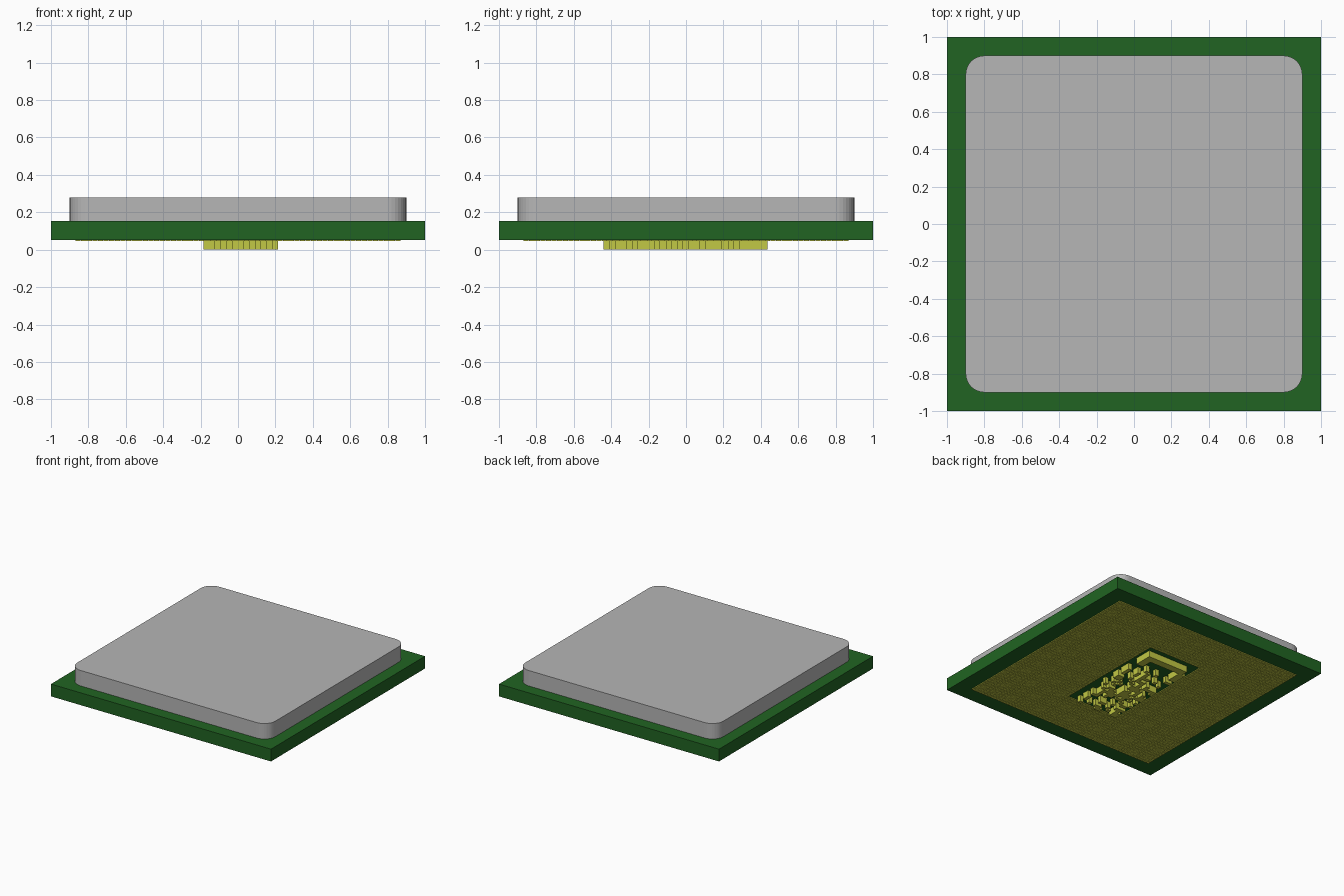
import bpy, bmesh, math, random

if "Cube" in bpy.data.objects:
    bpy.data.objects.remove(bpy.data.objects["Cube"])

random.seed(7)


def material(name, rgb):
    m = bpy.data.materials.new(name)
    m.diffuse_color = (*rgb, 1)
    m.use_nodes = True
    m.node_tree.nodes["Principled BSDF"].inputs["Base Color"].default_value = m.diffuse_color
    return m


GREEN = material("board_green", (0.015, 0.127, 0.016))
GREY = material("lid_grey", (0.468, 0.468, 0.468))
GOLD = material("contact_gold", (0.54, 0.58, 0.058))


def finish(bm, name, mat):
    bmesh.ops.recalc_face_normals(bm, faces=bm.faces)
    mesh = bpy.data.meshes.new(name)
    bm.to_mesh(mesh)
    bm.free()
    mesh.materials.append(mat)
    obj = bpy.data.objects.new(name, mesh)
    bpy.context.collection.objects.link(obj)
    return obj


def prism(bm, outline, z0, z1):
    """Extrude a flat outline from z0 to z1."""
    low = [bm.verts.new((x, y, z0)) for x, y in outline]
    high = [bm.verts.new((x, y, z1)) for x, y in outline]
    bm.faces.new(low[::-1])
    bm.faces.new(high)
    n = len(outline)
    for i in range(n):
        j = (i + 1) % n
        bm.faces.new((low[i], low[j], high[j], high[i]))


def rect(cx, cy, w, d):
    return [(cx + sx * w / 2, cy + sy * d / 2)
            for sx, sy in ((-1, -1), (1, -1), (1, 1), (-1, 1))]


def rounded_square(half, radius, steps=8):
    pts = []
    for k, (sx, sy) in enumerate(((1, 1), (-1, 1), (-1, -1), (1, -1))):
        for i in range(steps + 1):
            a = math.pi / 2 * (k + i / steps)
            pts.append((sx * (half - radius) + radius * math.cos(a),
                        sy * (half - radius) + radius * math.sin(a)))
    return pts


# Circuit board
bm = bmesh.new()
prism(bm, rect(0, 0, 2, 2), 0.052, 0.153)
finish(bm, "circuit_board", GREEN)

# Metal lid with rounded corners
bm = bmesh.new()
prism(bm, rounded_square(0.9, 0.1), 0.153, 0.28)
finish(bm, "metal_lid", GREY)

# Field of thin contact pads around a central opening
bm = bmesh.new()
pitch, count = 0.03, 58
for i in range(count):
    for j in range(count):
        x = (i - (count - 1) / 2) * pitch
        y = (j - (count - 1) / 2) * pitch
        if abs(x) < 0.25 and abs(y) < 0.465:
            continue
        prism(bm, rect(x, y, pitch * 0.93, pitch * 0.93), 0.046, 0.052)
finish(bm, "contact_pads", GOLD)

# Small raised components in the opening: kept grid cells, extruded down
nx, ny = 13, 29
x0, x1, y0, y1 = -0.185, 0.215, -0.44, 0.435


def kept(i, j):
    if j >= ny - 2:                       # ridge along the back
        return i >= 1
    if i >= nx - 2 and j >= ny - 5:       # ridge turning down one side
        return True
    if j >= ny - 6:                       # clear space inside the ridge
        return i < 2
    return random.random() < 0.36


bm = bmesh.new()
verts = [[bm.verts.new((x0 + (x1 - x0) * i / nx, y0 + (y1 - y0) * j / ny, 0.052))
          for j in range(ny + 1)] for i in range(nx + 1)]
for i in range(nx):
    for j in range(ny):
        if kept(i, j):
            bm.faces.new((verts[i][j], verts[i + 1][j],
                          verts[i + 1][j + 1], verts[i][j + 1]))
bmesh.ops.delete(bm, geom=[v for v in bm.verts if not v.link_faces], context='VERTS')
made = bmesh.ops.extrude_face_region(bm, geom=bm.faces[:], use_keep_orig=True)
for v in made["geom"]:
    if isinstance(v, bmesh.types.BMVert):
        v.co.z = 0.0
finish(bm, "surface_components", GOLD)
